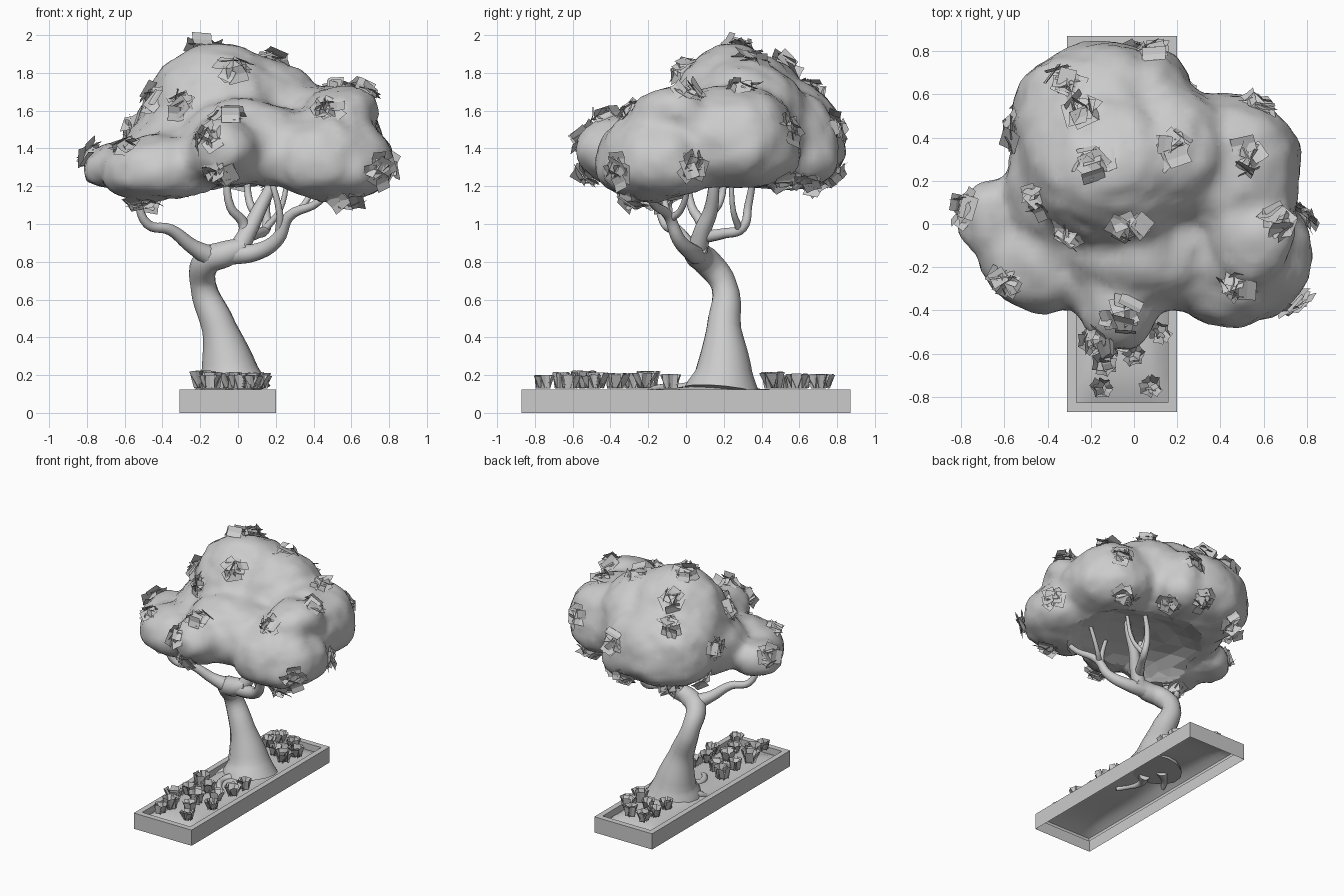
import bpy, bmesh, math, random
from mathutils import Vector, Matrix
from mathutils.bvhtree import BVHTree

random.seed(4)
CX = -0.055  # planter centre in x


def finish(name, bm, smooth=False):
    me = bpy.data.meshes.new(name)
    bm.to_mesh(me)
    bm.free()
    for p in me.polygons:
        p.use_smooth = smooth
    ob = bpy.data.objects.new(name, me)
    bpy.context.collection.objects.link(ob)
    return ob


def tube(name, pts, res=3):
    """Smooth tapering limb through (x, y, z, radius) points."""
    cu = bpy.data.curves.new(name, 'CURVE')
    cu.dimensions = '3D'
    cu.bevel_depth = 1.0
    cu.bevel_resolution = res
    cu.resolution_u = 5
    cu.use_fill_caps = True
    sp = cu.splines.new('BEZIER')
    sp.bezier_points.add(len(pts) - 1)
    for bp, (x, y, z, r) in zip(sp.bezier_points, pts):
        bp.co = (x, y, z)
        bp.radius = r
        bp.handle_left_type = bp.handle_right_type = 'AUTO'
    ob = bpy.data.objects.new(name, cu)
    bpy.context.collection.objects.link(ob)
    return ob


def card(bm, m, w, h, fold):
    """Leaf card folded slightly along its middle."""
    v = [bm.verts.new(m @ Vector(c)) for c in (
        (-w, -h, fold), (0, -h, 0), (w, -h, fold), (w, h, fold), (0, h, 0), (-w, h, fold))]
    bm.faces.new((v[0], v[1], v[4], v[5]))
    bm.faces.new((v[1], v[2], v[3], v[4]))


# planter: thin-walled frame with a flat rim, open underneath
bm = bmesh.new()
rings = []
for hx, hy, z in ((0.255, 0.87, 0), (0.255, 0.87, 0.125), (0.212, 0.825, 0.125), (0.212, 0.825, 0.05)):
    rings.append([bm.verts.new((CX + sx * hx, sy * hy, z))
                  for sx, sy in ((-1, -1), (1, -1), (1, 1), (-1, 1))])
for a, b in zip(rings, rings[1:]):
    for j in range(4):
        k = (j + 1) % 4
        bm.faces.new((a[j], a[k], b[k], b[j]))
finish("planter_frame", bm)

# soil: gently domed sheet
bm = bmesh.new()
bmesh.ops.create_grid(bm, x_segments=10, y_segments=24, size=1)
for v in bm.verts:
    u, w = v.co.x, v.co.y
    drop = 0.05 * max(abs(u) ** 4, abs(w) ** 8)
    hump = 0.025 * math.exp(-((w - 0.15) / 0.25) ** 2) * (1 - u * u)
    v.co = (CX + u * 0.213, w * 0.826, 0.123 - drop + hump)
finish("soil", bm, True)

# trunk, bending forward into the fork
tube("trunk", [(-0.03, 0.19, 0.115, 0.205), (-0.045, 0.2, 0.22, 0.152), (-0.10, 0.2, 0.45, 0.092),
               (-0.185, 0.2, 0.68, 0.068), (-0.165, 0.11, 0.80, 0.075), (-0.07, 0.06, 0.84, 0.07),
               (0.04, 0.06, 0.88, 0.052)], 5)

# branches and twigs
branches = [
    [(-0.13, 0.08, 0.82, .06), (-0.24, 0.02, 0.88, .04), (-0.36, -0.05, 0.97, .03), (-0.48, -0.11, 1.0, .025), (-0.54, -0.16, 1.16, .018)],
    [(-0.05, 0.06, 0.84, .06), (0.09, 0.03, 0.85, .047), (0.21, -0.04, 0.92, .036), (0.27, -0.09, 1.04, .028), (0.43, -0.18, 1.12, .02), (0.5, -0.2, 1.22, .015)],
    [(0.0, 0.06, 0.86, .055), (0.06, 0.09, 0.97, .045), (0.11, 0.13, 1.07, .038), (0.18, 0.15, 1.22, .028), (0.2, 0.16, 1.32, .02)],
    [(0.03, 0.08, 0.9, .04), (0.03, 0.08, 1.0, .028), (-0.04, 0.03, 1.09, .023), (-0.06, 0.0, 1.3, .016)],
    [(0.02, 0.08, 0.93, .036), (0.10, 0.2, 0.95, .028), (0.15, 0.3, 0.98, .025), (0.15, 0.33, 1.1, .021), (0.2, 0.36, 1.26, .016)],
    [(0.22, -0.05, 0.95, .025), (0.22, -0.1, 1.06, .018), (0.16, -0.12, 1.28, .014)],
    [(0.26, -0.08, 1.03, .022), (0.32, -0.03, 1.07, .017), (0.44, 0.02, 1.25, .013)],
    [(0.1, 0.12, 1.05, .027), (0.06, 0.18, 1.12, .02), (0.05, 0.2, 1.31, .015)],
    [(0.15, 0.28, 0.98, .02), (0.22, 0.25, 1.07, .015), (0.27, 0.24, 1.28, .012)],
]
for i, b in enumerate(branches):
    tube(f"branch_{i + 1}", b)

# surface roots
tube("root_front", [(-0.05, 0.06, 0.13, .04), (-0.1, -0.05, 0.13, .025), (-0.06, -0.15, 0.13, .02), (0, -0.2, 0.11, .015)])
tube("root_side", [(-0.1, 0.2, 0.13, .05), (-0.19, 0.12, 0.12, .03), (-0.23, 0.05, 0.09, .015)])

# canopy: flat-bottomed lobes (centre, radii, depth below centre) fused into one skin
lobes = [
    ((-0.10, 0.27, 1.53), (0.42, 0.40, 0.42), 0.33),
    ((-0.17, 0.50, 1.42), (0.40, 0.35, 0.36), 0.24),
    ((-0.33, 0.20, 1.38), (0.27, 0.35, 0.24), 0.20),
    ((0.16, 0.32, 1.54), (0.30, 0.33, 0.34), 0.33),
    ((0.10, 0.62, 1.42), (0.16, 0.19, 0.27), 0.23),
    ((0.45, 0.24, 1.43), (0.33, 0.37, 0.31), 0.25),
    ((0.46, -0.14, 1.32), (0.37, 0.34, 0.29), 0.20),
    ((0.55, -0.06, 1.58), (0.19, 0.24, 0.16), 0.16),
    ((0.05, -0.10, 1.36), (0.40, 0.33, 0.31), 0.18),
    ((-0.08, -0.36, 1.40), (0.20, 0.22, 0.18), 0.20),
    ((-0.40, -0.15, 1.28), (0.32, 0.27, 0.20), 0.16),
    ((-0.65, 0.03, 1.29), (0.18, 0.18, 0.15), 0.11),
]
bm = bmesh.new()
for c, r, low in lobes:
    res = bmesh.ops.create_icosphere(bm, subdivisions=3, radius=1)
    for v in res["verts"]:
        p = v.co.copy()
        z = p.z * r[2] if p.z > 0 else -low * abs(p.z) ** 0.7
        v.co = (c[0] + p.x * r[0], c[1] + p.y * r[1], c[2] + z)
canopy = finish("canopy", bm, True)

# shallow dome that hollows the underside
bm = bmesh.new()
bmesh.ops.create_icosphere(bm, subdivisions=3, radius=1,
                           matrix=Matrix.Translation((0.06, 0.13, 1.1)) @ Matrix.Diagonal((0.56, 0.5, 0.18, 1)))
hollow = finish("underside_cutter", bm)
hollow.hide_render = True
hollow.hide_viewport = True

rm = canopy.modifiers.new("fuse", 'REMESH')
rm.mode = 'VOXEL'
rm.voxel_size = 0.035
rm.use_smooth_shade = True
bo = canopy.modifiers.new("hollow", 'BOOLEAN')
bo.operation = 'DIFFERENCE'
bo.object = hollow
sm = canopy.modifiers.new("soften", 'SMOOTH')
sm.factor = 0.5
sm.iterations = 4
tex = bpy.data.textures.new("lumps", 'CLOUDS')
tex.noise_scale = 0.22
dm = canopy.modifiers.new("lumps", 'DISPLACE')
dm.texture = tex
dm.strength = 0.06

# leaf clumps snapped onto the canopy skin
bpy.context.view_layer.update()
skin = BVHTree.FromObject(canopy, bpy.context.evaluated_depsgraph_get())
spots = [
    (-.19, .28, 1.96), (.18, .36, 1.9), (-.02, 0, 1.8), (-.33, -.1, 1.65), (-.25, .53, 1.85), (-.32, .66, 1.72),
    (-.55, .44, 1.5), (.09, .77, 1.5), (-.42, .13, 1.65), (-.77, .08, 1.36), (-.58, -.25, 1.37), (-.05, -.43, 1.6),
    (-.17, -.56, 1.46), (-.09, -.55, 1.25), (.57, .54, 1.5), (.52, .3, 1.7), (.67, .02, 1.7), (.46, -.3, 1.62),
    (.79, -.4, 1.27), (.8, .04, 1.3), (.57, -.3, 1.12), (-.5, -.15, 1.08), (.5, .5, 1.22), (0, .8, 1.22),
    (-.35, .72, 1.2), (-.5, .5, 1.25), (.2, .62, 1.16),
]
bm = bmesh.new()
for s in spots:
    loc, nor, _, _ = skin.find_nearest(Vector(s))
    base = Matrix.Translation(loc) @ nor.to_track_quat('Z', 'Y').to_matrix().to_4x4()
    for k in range(10):
        a = k * 2.4 + random.uniform(-.4, .4)
        d = random.uniform(0.015, 0.07)
        m = (base @ Matrix.Translation((d * math.cos(a), d * math.sin(a), random.uniform(-.01, .03)))
             @ Matrix.Rotation(a, 4, 'Z') @ Matrix.Rotation(random.uniform(-.2, 1.3), 4, 'Y')
             @ Matrix.Rotation(random.uniform(-.4, .4), 4, 'X'))
        card(bm, m, random.uniform(.032, .045), random.uniform(.04, .06), .008)
finish("leaf_clumps", bm)

# ground plants: small flared cups of leaf cards
plants = [(.08, -.75), (-.15, -.76), (-.14, -.65), (0, -.61), (-.19, -.54), (.12, -.5), (-.04, -.47),
          (-.17, -.38), (.06, -.36), (-.07, -.28), (.11, -.22), (-.18, -.2), (.11, -.08),
          (-.15, .46), (.08, .46), (-.04, .53), (.1, .59), (-.16, .62), (.0, .7), (-.14, .73)]
bm = bmesh.new()
for x, y in plants:
    spin = random.uniform(0, 6)
    size = random.uniform(.85, 1.15)
    for k in range(8):
        a = spin + k * math.tau / 6 + random.uniform(-.2, .2)
        d = (0.036 if k < 6 else 0.012) * size
        m = (Matrix.Translation((x + d * math.cos(a), y + d * math.sin(a), 0.125 + 0.046 * size))
             @ Matrix.Rotation(a + math.pi / 2, 4, 'Z')
             @ Matrix.Rotation(math.radians(90 + random.uniform(8, 35)), 4, 'X'))
        card(bm, m, random.uniform(.024, .03) * size, .042 * size, .005)
finish("ground_plants", bm)
